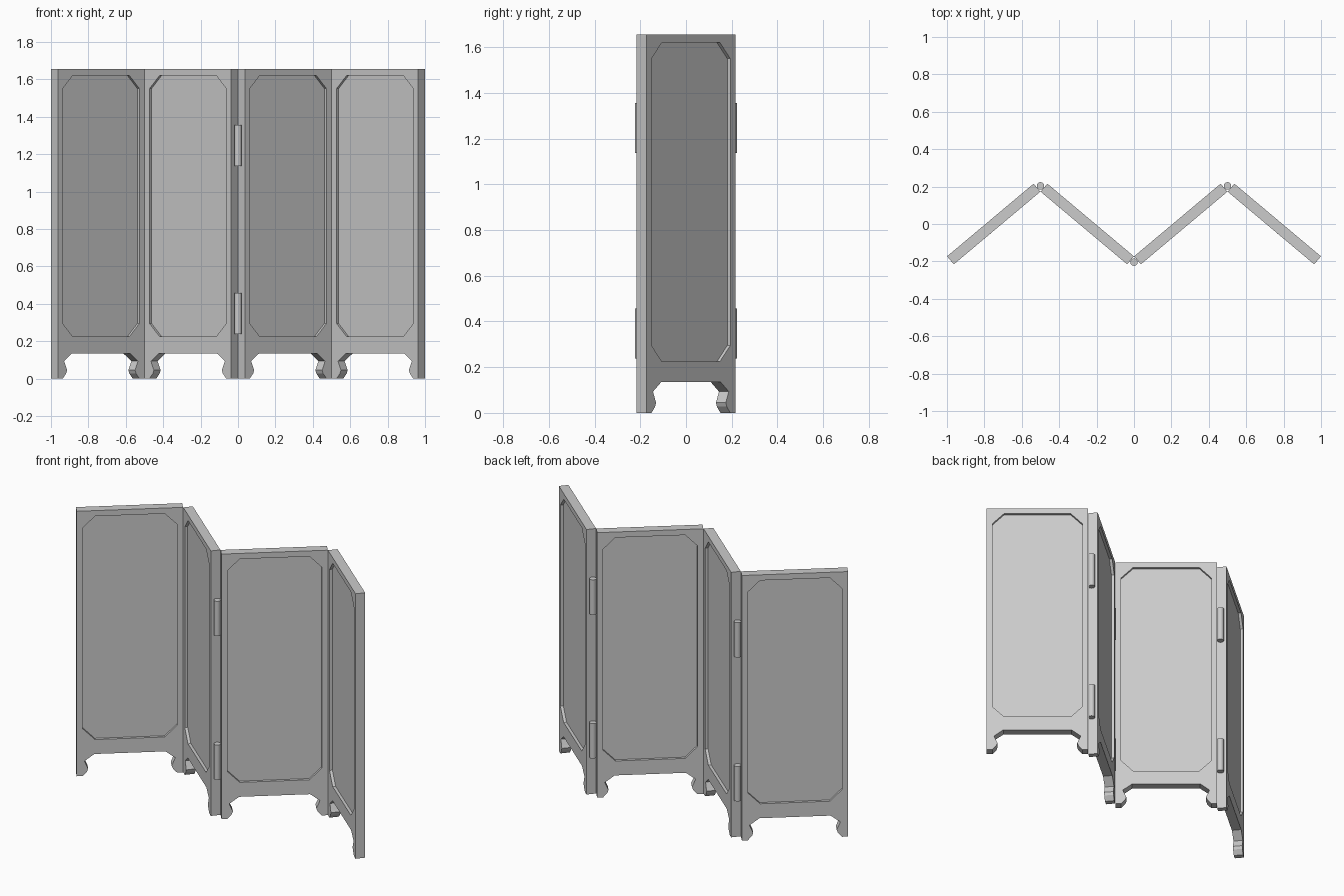
import bpy, bmesh
from math import radians
from mathutils import Matrix

if "Cube" in bpy.data.objects:
    bpy.data.objects.remove(bpy.data.objects["Cube"], do_unlink=True)

WIDTH, HEIGHT, THICK = 0.604, 1.655, 0.056
ANGLE = radians(40)
HALF = WIDTH / 2


def material(name, rgb):
    m = bpy.data.materials.new(name)
    m.use_nodes = True
    m.diffuse_color = (*rgb, 1)
    m.node_tree.nodes["Principled BSDF"].inputs["Base Color"].default_value = (*rgb, 1)
    return m


grey = material("plain grey", (0.6, 0.6, 0.6))


def plate(name, outlines, thick, matrix):
    """Flat plate with optional holes, from closed outlines."""
    curve = bpy.data.curves.new(name, "CURVE")
    curve.dimensions = "2D"
    curve.fill_mode = "BOTH"
    curve.extrude = thick / 2
    for pts in outlines:
        s = curve.splines.new("POLY")
        s.points.add(len(pts) - 1)
        for p, (x, y) in zip(s.points, pts):
            p.co = (x, y, 0, 1)
        s.use_cyclic_u = True
    temp = bpy.data.objects.new(name + "_outline", curve)
    bpy.context.collection.objects.link(temp)
    bpy.context.view_layer.update()
    mesh = bpy.data.meshes.new_from_object(
        temp.evaluated_get(bpy.context.evaluated_depsgraph_get()))
    bpy.data.objects.remove(temp, do_unlink=True)
    bpy.data.curves.remove(curve)
    bm = bmesh.new()
    bm.from_mesh(mesh)
    bmesh.ops.remove_doubles(bm, verts=bm.verts, dist=1e-5)
    bmesh.ops.recalc_face_normals(bm, faces=bm.faces)
    for f in bm.faces:
        f.smooth = False
    bm.to_mesh(mesh)
    bm.free()
    mesh.materials.clear()
    mesh.materials.append(grey)
    obj = bpy.data.objects.new(name, mesh)
    obj.matrix_world = matrix
    bpy.context.collection.objects.link(obj)


def octagon(grow=0.0):
    """Rectangle with cut corners."""
    x, lo, hi, c = HALF - 0.034 + grow, 0.225 - grow, 1.62 + grow, 0.07
    return [(-x, lo + c), (-x + c, lo), (x - c, lo), (x, lo + c),
            (x, hi - c), (x - c, hi), (-x + c, hi), (-x, hi - c)]


# Frame outline with scrolled feet, mirrored about the middle
foot = [(0, 0), (0.034, 0), (0.058, 0.027), (0.065, 0.045),
        (0.058, 0.06), (0.044, 0.093), (0.1, 0.135)]
left = [(u - HALF, z) for u, z in foot]
outline = left + [(-x, z) for x, z in reversed(left)] + [(HALF, HEIGHT), (-HALF, HEIGHT)]

# Four zigzag leaves
for i, x in enumerate((-0.75, -0.25, 0.25, 0.75)):
    turn = ANGLE if i % 2 == 0 else -ANGLE
    m = (Matrix.Translation((x, 0, 0)) @ Matrix.Rotation(turn, 4, "Z")
         @ Matrix.Rotation(radians(90), 4, "X"))
    plate(f"leaf_frame_{i + 1}", [outline, octagon()], THICK, m)
    plate(f"leaf_infill_{i + 1}", [octagon(0.005)], 0.022, m)

# Hinge barrels at each fold
for i, (x, y) in enumerate(((-0.5, 0.204), (0, -0.204), (0.5, 0.204))):
    for level, z in (("lower", 0.348), ("upper", 1.246)):
        bpy.ops.mesh.primitive_cylinder_add(vertices=16, radius=0.02, depth=0.218,
                                            location=(x, y, z))
        hinge = bpy.context.object
        hinge.name = f"{level}_hinge_{i + 1}"
        hinge.data.materials.append(grey)
        bpy.ops.object.shade_smooth_by_angle(angle=radians(30))
